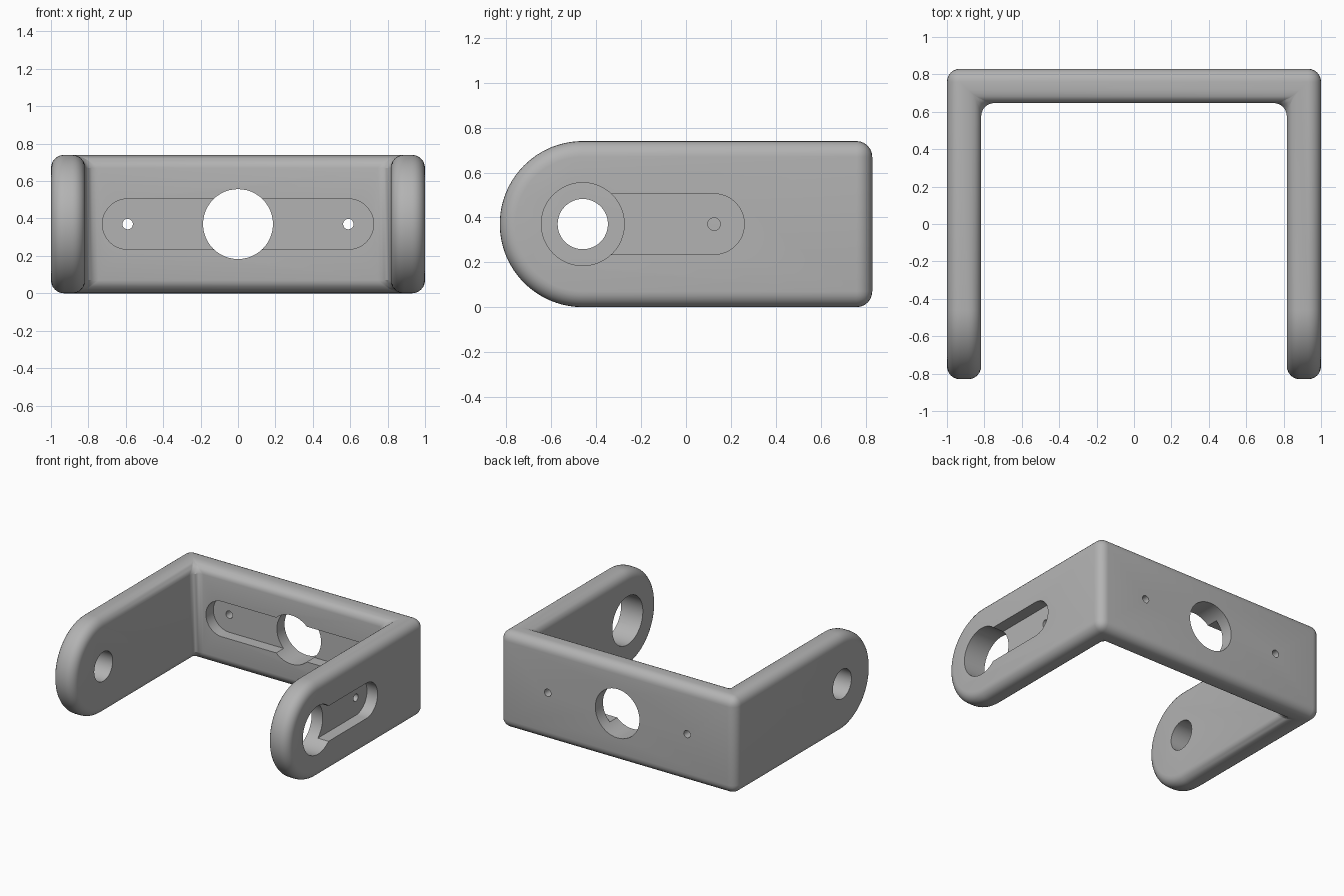
import bpy, bmesh
from math import sin, cos, pi, radians
from mathutils import Matrix

HALF, THICK, MID = 0.83, 0.183, 0.37   # half depth, wall thickness, mid height
PIVOT_Y = -HALF + MID                  # centre of the rounded arm ends
FILLET, RECESS = 0.07, 0.09

old = bpy.data.objects.get("Cube")
if old:
    bpy.data.objects.remove(old, do_unlink=True)

grey = bpy.data.materials.new("grey")
grey.use_nodes = True
colour = (0.45, 0.45, 0.45, 1)
grey.diffuse_color = colour
grey.node_tree.nodes["Principled BSDF"].inputs["Base Color"].default_value = colour


def arc(cx, cy, r, start, end, n):
    return [(cx + r * cos(start + (end - start) * i / n),
             cy + r * sin(start + (end - start) * i / n)) for i in range(n + 1)]


def prism(name, outline, axis, low, high):
    """Extrude an outline along x (outline is y, z) or along y (outline is x, z)."""
    place = (lambda p, d: (d, *p)) if axis == "x" else (lambda p, d: (p[0], d, p[1]))
    bm = bmesh.new()
    face = bm.faces.new([bm.verts.new(place(p, low)) for p in outline])
    top = bmesh.ops.extrude_face_region(bm, geom=[face])["geom"]
    shift = (high - low, 0, 0) if axis == "x" else (0, high - low, 0)
    bmesh.ops.translate(bm, vec=shift, verts=[v for v in top if isinstance(v, bmesh.types.BMVert)])
    bmesh.ops.recalc_face_normals(bm, faces=bm.faces)
    mesh = bpy.data.meshes.new(name)
    bm.to_mesh(mesh)
    bm.free()
    mesh.materials.append(grey)
    obj = bpy.data.objects.new(name, mesh)
    bpy.context.collection.objects.link(obj)
    return obj


def slot(a, b, r):
    return arc(b, MID, r, -pi / 2, pi / 2, 24) + arc(a, MID, r, pi / 2, 3 * pi / 2, 24)


def circle(c, r):
    return arc(c, MID, r, 0, 2 * pi, 48)[:-1]


def apply(obj, modifier):
    bpy.context.view_layer.objects.active = obj
    bpy.ops.object.modifier_apply(modifier=modifier.name)


def cut(obj, cutter):
    mod = obj.modifiers.new("cut", "BOOLEAN")
    mod.operation, mod.solver, mod.object = "DIFFERENCE", "EXACT", cutter
    apply(obj, mod)
    bpy.data.objects.remove(cutter, do_unlink=True)


# Bracket body: rounded side profile swept across, with the middle removed
side = [(HALF, 0), (HALF, 2 * MID)] + arc(PIVOT_Y, MID, MID, pi / 2, 3 * pi / 2, 48)
bracket = prism("u_bracket", side, "x", -1, 1)
inner, wall = 1 - THICK, HALF - THICK
gap = [(-inner, -1), (inner, -1), (inner, 2), (-inner, 2)]
cut(bracket, prism("gap_cutter", gap, "y", -2, wall))

# Fillet every sharp edge
bevel = bracket.modifiers.new("fillet", "BEVEL")
bevel.width, bevel.segments = FILLET, 6
bevel.limit_method, bevel.angle_limit = "ANGLE", radians(30)
bevel.use_clamp_overlap = False
apply(bracket, bevel)

# Left arm: recess on the outer face, large pivot hole and screw hole
cut(bracket, prism("arm_slot", slot(PIVOT_Y, 0.125, 0.135), "x", 1 - RECESS, 1.2))
cut(bracket, prism("large_pivot", circle(PIVOT_Y, 0.185), "x", 0.5, 1.2))
cut(bracket, prism("arm_screw", circle(0.125, 0.028), "x", 0.5, 1.2))

# Right arm: plain small pivot hole
cut(bracket, prism("small_pivot", circle(PIVOT_Y, 0.112), "x", -1.2, -0.5))

# Back plate: recess on the inner face, centre hole and two screw holes
cut(bracket, prism("plate_slot", slot(-0.59, 0.59, 0.135), "y", 0.4, wall + RECESS))
for x, r in ((0, 0.187), (-0.59, 0.028), (0.59, 0.028)):
    cut(bracket, prism("plate_hole", circle(x, r), "y", 0.4, 1))

# Smooth shading with sharp hole rims
bpy.ops.object.select_all(action="DESELECT")
bracket.select_set(True)
bpy.context.view_layer.objects.active = bracket
bpy.ops.object.shade_smooth_by_angle(angle=radians(30))
